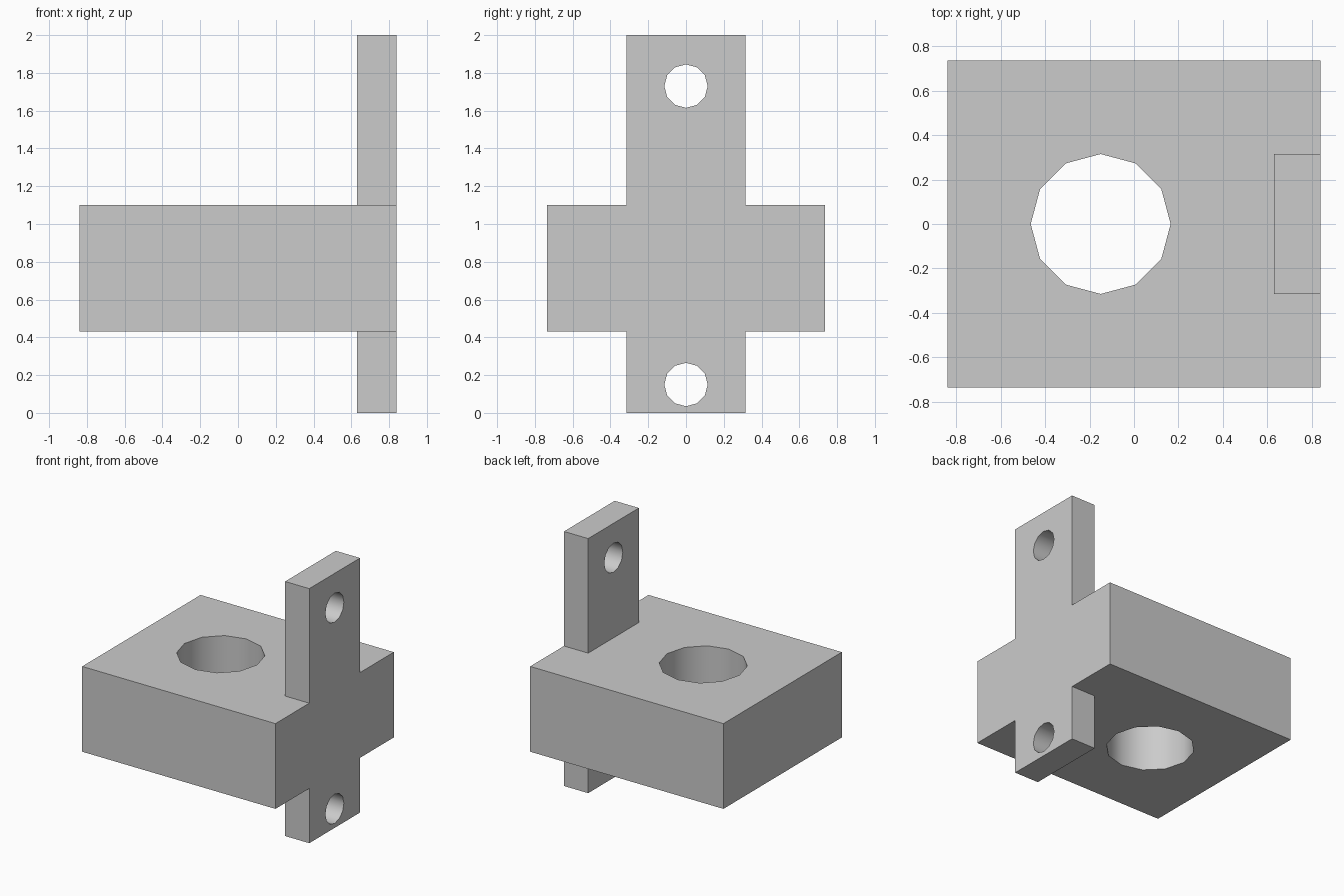
import bpy
from math import pi, radians

if "Cube" in bpy.data.objects:
    bpy.data.objects.remove(bpy.data.objects["Cube"])


def box(name, x, y, z):
    bpy.ops.mesh.primitive_cube_add(size=1, location=[sum(r) / 2 for r in (x, y, z)])
    ob = bpy.context.object
    ob.name = name
    ob.scale = [r[1] - r[0] for r in (x, y, z)]
    bpy.ops.object.transform_apply(location=True, rotation=True, scale=True)
    return ob


def cutter(radius, loc, rot=(0, 0, 0)):
    bpy.ops.mesh.primitive_cylinder_add(vertices=12, radius=radius, depth=1.2,
                                        location=loc, rotation=rot)
    ob = bpy.context.object
    ob.name = "hole_cutter"
    ob.hide_render = True
    return ob


def combine(target, other, operation):
    mod = target.modifiers.new(operation.lower(), 'BOOLEAN')
    mod.object, mod.operation, mod.solver = other, operation, 'EXACT'
    bpy.context.view_layer.objects.active = target
    bpy.ops.object.modifier_apply(modifier=mod.name)
    bpy.data.objects.remove(other, do_unlink=True)


# Main block with the mounting plate flush on its right face
bracket = box("mounting_bracket", (-0.84, 0.84), (-0.735, 0.735), (0.43, 1.10))
plate = box("mounting_plate", (0.63, 0.84), (-0.315, 0.315), (0, 2))
combine(bracket, plate, 'UNION')

# Large vertical bore
combine(bracket, cutter(0.315, (-0.15, 0, 0.765)), 'DIFFERENCE')

# Screw holes through the upper and lower tabs
for z in (0.15, 1.73):
    combine(bracket, cutter(0.115, (0.735, 0, z), (0, pi / 2, 0)), 'DIFFERENCE')

# Smooth bores, sharp outer edges
bpy.ops.object.select_all(action='DESELECT')
bracket.select_set(True)
bpy.context.view_layer.objects.active = bracket
bpy.ops.object.shade_smooth_by_angle(angle=radians(40))
